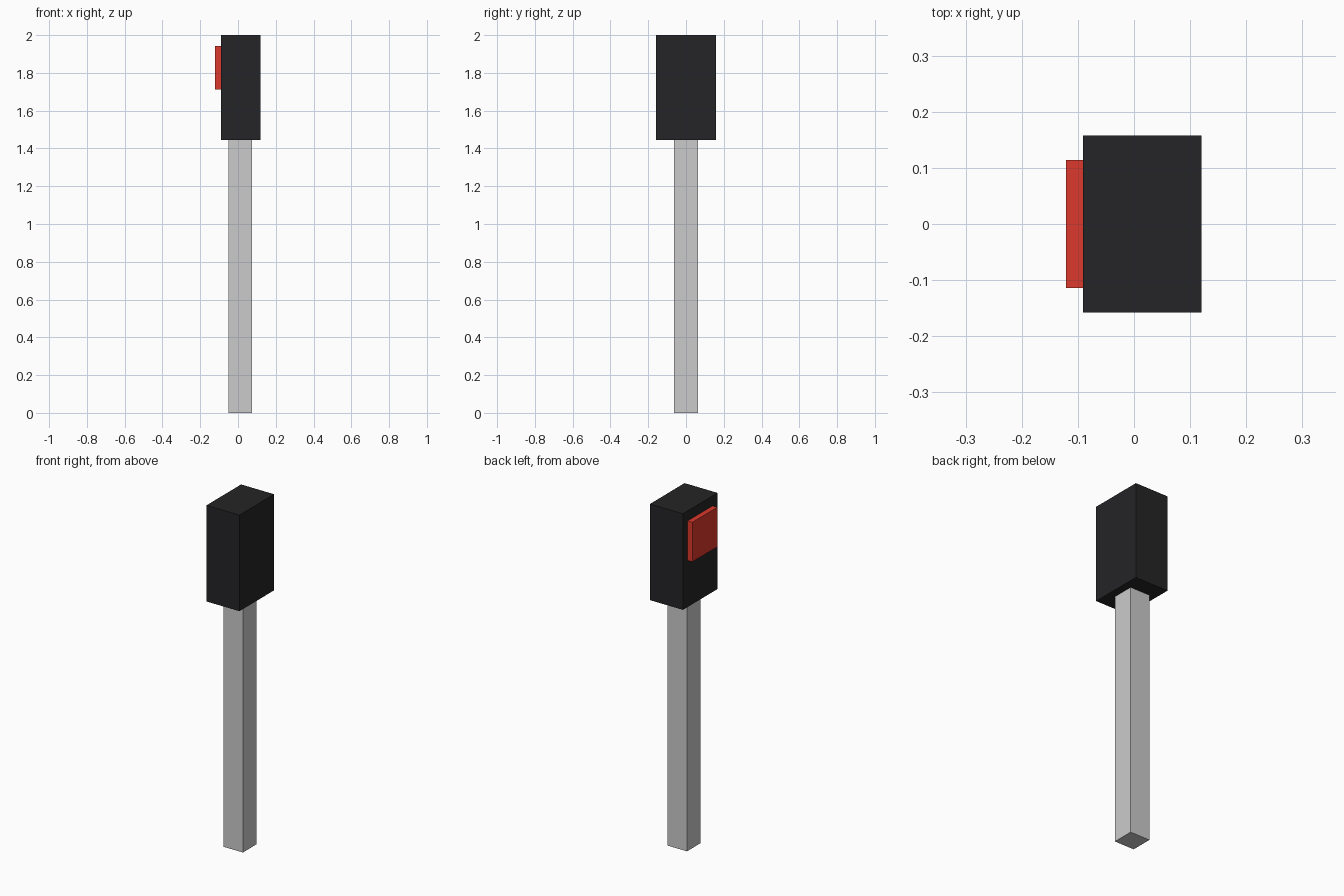
import bpy

if "Cube" in bpy.data.objects:
    bpy.data.objects.remove(bpy.data.objects["Cube"])


def material(name, color):
    mat = bpy.data.materials.new(name)
    mat.diffuse_color = (*color, 1.0)
    mat.use_nodes = True
    mat.node_tree.nodes["Principled BSDF"].inputs["Base Color"].default_value = mat.diffuse_color
    return mat


def box(name, x, y, z, mat=None):
    """Axis-aligned box from (min, max) ranges."""
    ranges = (x, y, z)
    centre = [(a + b) / 2 for a, b in ranges]
    bpy.ops.mesh.primitive_cube_add(size=1, location=centre)
    obj = bpy.context.object
    obj.name = name
    obj.scale = [b - a for a, b in ranges]
    bpy.ops.object.transform_apply(location=False, rotation=False, scale=True)
    if mat:
        obj.data.materials.append(mat)
    return obj


black = material("black", (0.018, 0.018, 0.02))
red = material("red", (0.72, 0.04, 0.025))

# Square grey post
box("post", (-0.05, 0.075), (-0.0625, 0.0625), (0, 1.444))

# Dark housing on top of the post
box("housing", (-0.091, 0.12), (-0.158, 0.158), (1.444, 2.0), black)

# Red panel on the left face of the housing
box("panel", (-0.121, -0.091), (-0.114, 0.114), (1.713, 1.942), red)
